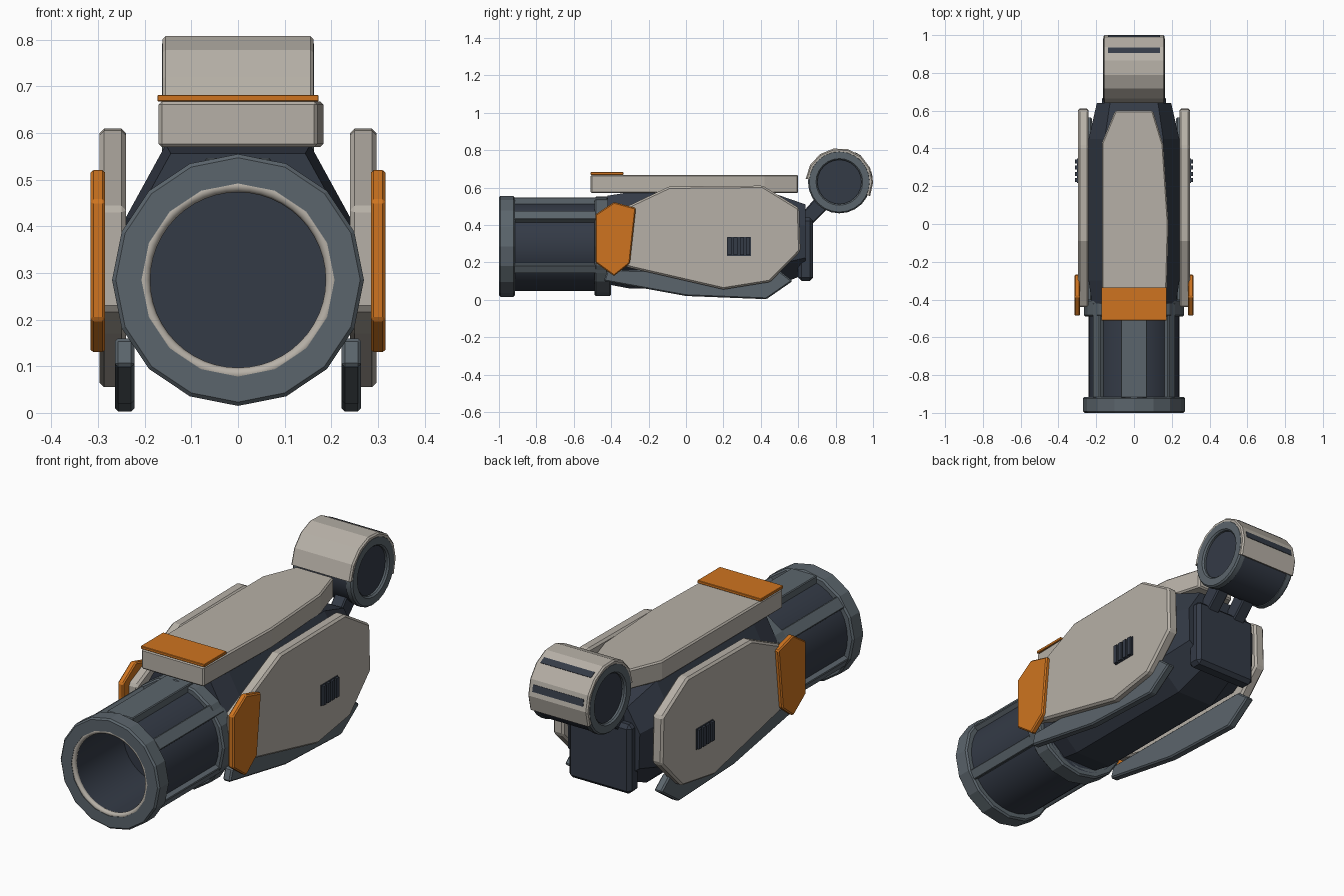
import bpy, bmesh, math
from mathutils import Vector

if "Cube" in bpy.data.objects:
    bpy.data.objects.remove(bpy.data.objects["Cube"])


def material(name, rgb):
    m = bpy.data.materials.new(name)
    m.diffuse_color = (*rgb, 1)
    m.use_nodes = True
    m.node_tree.nodes["Principled BSDF"].inputs["Base Color"].default_value = m.diffuse_color
    return m


BEIGE = material("warm_beige", (0.47, 0.435, 0.385))
DARK = material("dark_slate", (0.034, 0.043, 0.062))
GREY = material("steel_grey", (0.105, 0.13, 0.15))
ORANGE = material("orange", (0.62, 0.175, 0.014))


def finish(name, bm, mat, bevel=0.0, smooth=0):
    bmesh.ops.recalc_face_normals(bm, faces=bm.faces)
    me = bpy.data.meshes.new(name)
    bm.to_mesh(me)
    bm.free()
    me.materials.append(mat)
    ob = bpy.data.objects.new(name, me)
    bpy.context.collection.objects.link(ob)
    if bevel:
        mod = ob.modifiers.new("edge_bevel", "BEVEL")
        mod.width = bevel
        mod.segments = 1
        mod.limit_method = 'ANGLE'
    if smooth:
        bpy.ops.object.select_all(action='DESELECT')
        ob.select_set(True)
        bpy.context.view_layer.objects.active = ob
        bpy.ops.object.shade_smooth_by_angle(angle=math.radians(smooth))
    return ob


def loft(name, rings, mat, bevel=0.0):
    """Skin closed rings of equal length and cap both ends."""
    bm = bmesh.new()
    vs = [[bm.verts.new(p) for p in r] for r in rings]
    n = len(vs[0])
    for a, b in zip(vs, vs[1:]):
        for i in range(n):
            bm.faces.new((a[i], a[(i + 1) % n], b[(i + 1) % n], b[i]))
    bm.faces.new(vs[0])
    bm.faces.new(vs[-1])
    return finish(name, bm, mat, bevel)


def side_plate(name, outline, x0, x1, mat, bevel=0.008):
    """Extrude a (y, z) outline from x0 to x1."""
    return loft(name, [[(x, y, z) for y, z in outline] for x in (x0, x1)], mat, bevel)


def box(name, lo, hi, mat, bevel=0.0):
    outline = [(lo[1], lo[2]), (hi[1], lo[2]), (hi[1], hi[2]), (lo[1], hi[2])]
    return side_plate(name, outline, lo[0], hi[0], mat, bevel)


def lathe(name, profile, centre, axis, sides, mat, closed=True, smooth=0, bevel=0.0):
    """Turn an (along, radius) profile around the y or x axis."""
    bm = bmesh.new()
    cols = []
    for i in range(sides):
        a = 2 * math.pi * i / sides
        col = []
        for t, r in profile:
            c, s = r * math.cos(a), r * math.sin(a)
            p = (c, t, s) if axis == 'y' else (t, c, s)
            col.append(bm.verts.new(Vector(centre) + Vector(p)))
        cols.append(col)
    n = len(profile)
    for i in range(sides):
        a, b = cols[i], cols[(i + 1) % sides]
        for j in range(n if closed else n - 1):
            k = (j + 1) % n
            bm.faces.new((a[j], a[k], b[k], b[j]))
    if not closed:
        bm.faces.new([c[0] for c in cols])
        bm.faces.new([c[-1] for c in cols])
    return finish(name, bm, mat, bevel, smooth)


# Barrel: hollow tube with muzzle flange, bright lip and rear collar
C = (0, 0, 0.285)
lathe("barrel", [(-0.40, 0.238), (-0.93, 0.238), (-0.93, 0.195), (-0.62, 0.192)],
      C, 'y', 32, DARK, closed=False, smooth=30)
lathe("muzzle_flange", [(-1.0, 0.207), (-1.0, 0.262), (-0.992, 0.27), (-0.923, 0.27),
                        (-0.915, 0.262), (-0.915, 0.207)], C, 'y', 16, GREY)
lip = [(-0.985 + 0.014 * math.cos(a), 0.202 + 0.014 * math.sin(a))
       for a in [i * math.pi / 4 for i in range(8)]]
lathe("muzzle_lip", lip, C, 'y', 48, BEIGE, smooth=60)
lathe("bore_lining", [(-0.98, 0.191), (-0.98, 0.20), (-0.62, 0.20), (-0.62, 0.191)],
      C, 'y', 32, DARK, smooth=30)
lathe("barrel_collar", [(-0.49, 0.225), (-0.49, 0.258), (-0.482, 0.266), (-0.408, 0.266),
                        (-0.40, 0.258), (-0.40, 0.225)], C, 'y', 16, GREY)

# Lengthwise barrel ribs
for deg, half in ((90, 0.07), (40, 0.03), (140, 0.03), (-28, 0.025), (208, 0.025)):
    a = math.radians(deg)
    out = Vector((math.cos(a), 0, math.sin(a)))
    tan = Vector((-math.sin(a), 0, math.cos(a)))
    rings = []
    for y in (-0.92, -0.42):
        base = Vector((0, y, C[2]))
        rings.append([base + out * r + tan * t for r, t in
                      ((0.215, -half), (0.262, -half), (0.262, half), (0.215, half))])
    loft("barrel_rib", rings, GREY, 0.004)

# Main body: chamfered section, tapering to the rear
section = [(0.10, 0.06), (0.235, 0.18), (0.24, 0.42), (0.155, 0.575)]
section += [(-x, z) for x, z in reversed(section)]
stations = [(-0.42, 0.93, 0.92), (-0.30, 1.0, 1.0), (0.45, 1.0, 1.0), (0.64, 0.82, 0.72)]
loft("main_body", [[(x * sx, y, 0.34 + (z - 0.34) * sz) for x, z in section]
                   for y, sx, sz in stations], DARK)

# Rear block
box("rear_plate", (-0.17, 0.60, 0.10), (0.17, 0.68, 0.44), DARK, 0.018)

# Top cover and its orange band
top = [(-0.17, -0.51), (0.17, -0.51), (0.183, 0.0), (0.155, 0.42), (0.10, 0.60),
       (-0.10, 0.60), (-0.17, 0.43)]
loft("top_cover", [[(x, y, z) for x, y in top] for z in (0.57, 0.668)], BEIGE, 0.007)
box("top_band", (-0.173, -0.51, 0.668), (0.173, -0.335, 0.682), ORANGE, 0.002)

# Side armour, vents, orange guards and lower skids, mirrored
panel = [(-0.44, 0.22), (-0.30, 0.17), (0.20, 0.055), (0.45, 0.095), (0.612, 0.26),
         (0.605, 0.49), (0.41, 0.61), (-0.09, 0.605), (-0.27, 0.52), (-0.44, 0.44)]
guard = [(-0.485, 0.20), (-0.385, 0.127), (-0.30, 0.195), (-0.268, 0.49),
         (-0.385, 0.522), (-0.485, 0.455)]
skid = [(-0.44, 0.10), (0.0, 0.02), (0.43, 0.003), (0.57, 0.10), (0.50, 0.155),
        (-0.42, 0.16)]
for s, side in ((1, "right"), (-1, "left")):
    side_plate(side + "_panel", panel, s * 0.24, s * 0.297, BEIGE, 0.01)
    side_plate(side + "_guard", guard, s * 0.285, s * 0.316, ORANGE, 0.006)
    side_plate(side + "_skid", skid, s * 0.222, s * 0.264, GREY, 0.007)
    side_plate(side + "_vent_base", [(0.218, 0.235), (0.347, 0.235), (0.347, 0.336),
                                     (0.218, 0.336)], s * 0.28, s * 0.301, DARK, 0)
    for i in range(4):
        y = 0.222 + i * 0.033
        side_plate(side + "_vent_fin", [(y, 0.238), (y + 0.021, 0.238), (y + 0.021, 0.333),
                                        (y, 0.333)], s * 0.295, s * 0.312, DARK, 0)
    # Struts carrying the rear drum
    side_plate(side + "_strut", [(0.60, 0.44), (0.66, 0.39), (0.80, 0.53), (0.74, 0.60)],
               s * 0.045, s * 0.11, DARK, 0.006)

# Rear drum across the back, with recessed ends
D = (0, 0.82, 0.63)
lathe("drum_core", [(-0.145, 0.125), (-0.145, 0.163), (0.145, 0.163), (0.145, 0.125)],
      D, 'x', 32, DARK, closed=False, smooth=30)
for s in (1, -1):
    lathe("drum_end_ring", [(s * 0.13, 0.118), (s * 0.155, 0.118), (s * 0.163, 0.125),
                            (s * 0.163, 0.161), (s * 0.155, 0.168), (s * 0.13, 0.168)],
          D, 'x', 24, GREY, smooth=30)

# Faceted cover wrapped over the drum
angles = [math.radians(a) for a in range(-25, 176, 25)]
bm = bmesh.new()
rows = []
for a in angles:
    rows.append([bm.verts.new((x, D[1] + r * math.cos(a), D[2] + r * math.sin(a)))
                 for x, r in ((-0.162, 0.162), (-0.162, 0.174), (-0.155, 0.181),
                              (0.155, 0.181), (0.162, 0.174), (0.162, 0.162))])
for a, b in zip(rows, rows[1:]):
    for i in range(6):
        j = (i + 1) % 6
        bm.faces.new((a[i], a[j], b[j], b[i]))
bm.faces.new(rows[0])
bm.faces.new(rows[-1])
finish("drum_cover", bm, BEIGE)

# Dark slots laid on the cover facets
for deg in (12.5, 37.5):
    deg += 12.5 if deg > 30 else 0
    a = math.radians(deg if deg < 30 else 62.5)
    out = Vector((0, math.cos(a), math.sin(a)))
    tan = Vector((0, -math.sin(a), math.cos(a)))
    shift = 0.0 if deg < 30 else -0.02
    rings = [[Vector(D) + Vector((x, 0, 0)) + out * r + tan * (t + shift) for r, t in
              ((0.172, -0.017), (0.179, -0.017), (0.179, 0.017), (0.172, 0.017))]
             for x in (-0.138, 0.138)]
    loft("cover_slot", rings, DARK)
